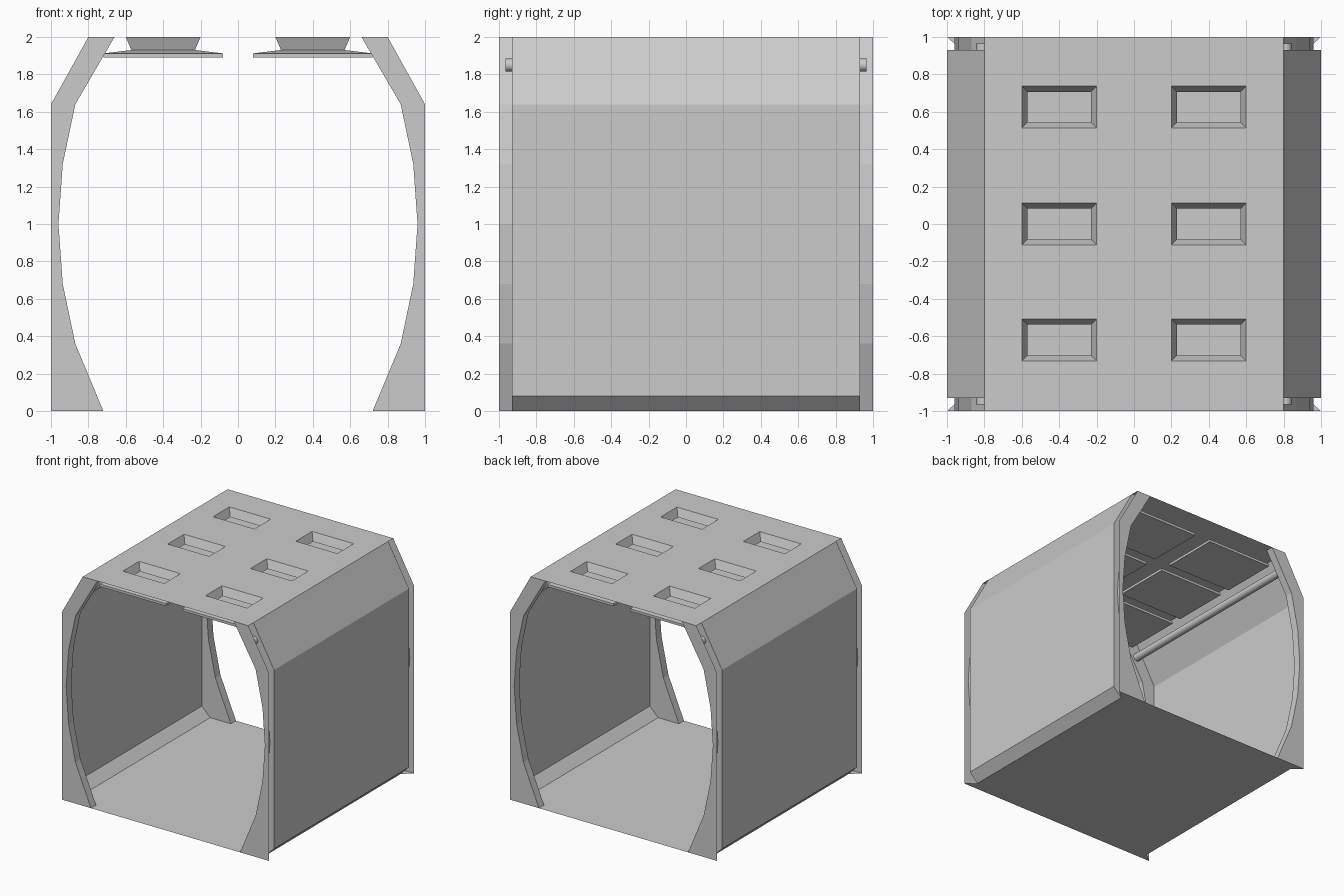
import bpy, bmesh, math

if "Cube" in bpy.data.objects:
    bpy.data.objects.remove(bpy.data.objects["Cube"])


def make(name, verts, faces):
    me = bpy.data.meshes.new(name)
    me.from_pydata(verts, [], faces)
    bm = bmesh.new()
    bm.from_mesh(me)
    bmesh.ops.remove_doubles(bm, verts=bm.verts, dist=1e-5)
    bmesh.ops.recalc_face_normals(bm, faces=bm.faces)
    bm.to_mesh(me)
    bm.free()
    ob = bpy.data.objects.new(name, me)
    bpy.context.collection.objects.link(ob)
    return ob


def sheet(name, profile, y0, y1):
    """Extrude an open x/z profile along y."""
    n = len(profile)
    verts = [(x, y, z) for y in (y0, y1) for x, z in profile]
    return make(name, verts, [(i, i + 1, n + i + 1, n + i) for i in range(n - 1)])


def rings(name, levels, cx, cy):
    """Stack rectangles (half x, half y, z), closed only at the last one."""
    verts, faces = [], []
    for hx, hy, z in levels:
        verts += [(cx + a * hx, cy + b * hy, z) for a, b in ((-1, -1), (1, -1), (1, 1), (-1, 1))]
    for k in range(len(levels) - 1):
        for i in range(4):
            j = (i + 1) % 4
            faces.append((4 * k + i, 4 * k + j, 4 * k + 4 + j, 4 * k + 4 + i))
    m = 4 * (len(levels) - 1)
    faces.append((m, m + 1, m + 2, m + 3))
    return make(name, verts, faces)


inner = [(.72, 0), (.87, .36), (.937, .68), (.96, 1), (.937, 1.32), (.87, 1.64), (.66, 2)]
wall = [(.92, 0), (1, .08), (1, 1.64), (.8, 2)]
plate = [(1, 0), (1, 1.64), (.8, 2)]
END, BACK = 1.0, .93


def rib_plate(name, s, outer, y):
    pts = inner + outer[::-1]
    return make(name, [(s * x, y, z) for x, z in pts], [tuple(range(len(pts)))])


for s, side in ((1, "right"), (-1, "left")):
    # Side wall with floor chamfer and sloped shoulder
    sheet(side + "_wall", [(s * x, z) for x, z in wall], -BACK, BACK)
    # End ribs: face plate, curved flange and return plate
    for t, end in ((-1, "front"), (1, "back")):
        label = f"{end}_{side}_rib_"
        rib_plate(label + "face", s, plate, t * END)
        rib_plate(label + "return", s, wall, t * BACK)
        sheet(label + "flange", [(s * x, z) for x, z in inner], t * END, t * BACK)
    # Pipe under the shoulder
    bpy.ops.mesh.primitive_cylinder_add(vertices=16, radius=.034, depth=1.93,
                                        location=(s * .81, 0, 1.85),
                                        rotation=(math.pi / 2, 0, 0))
    bpy.context.object.name = side + "_pipe"
    bpy.ops.object.shade_smooth_by_angle()

# Floor with corner tips reaching under the ribs
corner = [(-1, -1), (1, -1), (.92, -.93), (.92, .93), (1, 1), (-1, 1), (-.92, .93), (-.92, -.93)]
make("floor", [(x, y, 0) for x, y in corner], [tuple(range(8))])

# Roof sheet with six openings
xs = [-.8, -.6, -.2, .2, .6, .8]
rows = (-.62, 0, .625)
HX, HY = .2, .112
ys = [-1] + [r + d for r in rows for d in (-HY, HY)] + [1]
verts = [(x, y, 2) for y in ys for x in xs]
faces = []
for j in range(len(ys) - 1):
    for i in range(len(xs) - 1):
        if not (i % 2 and j % 2):
            a = j * len(xs) + i
            faces.append((a, a + 1, a + 1 + len(xs), a + len(xs)))
make("roof", verts, faces)

# Recessed ceiling panels below the openings
for cx in (-.4, .4):
    for r in rows:
        rings("ceiling_panel", [(HX, HY, 2), (.17, HY - .03, 1.93), (.32, .26, 1.912),
                                (.32, .26, 1.89)], cx, r)
